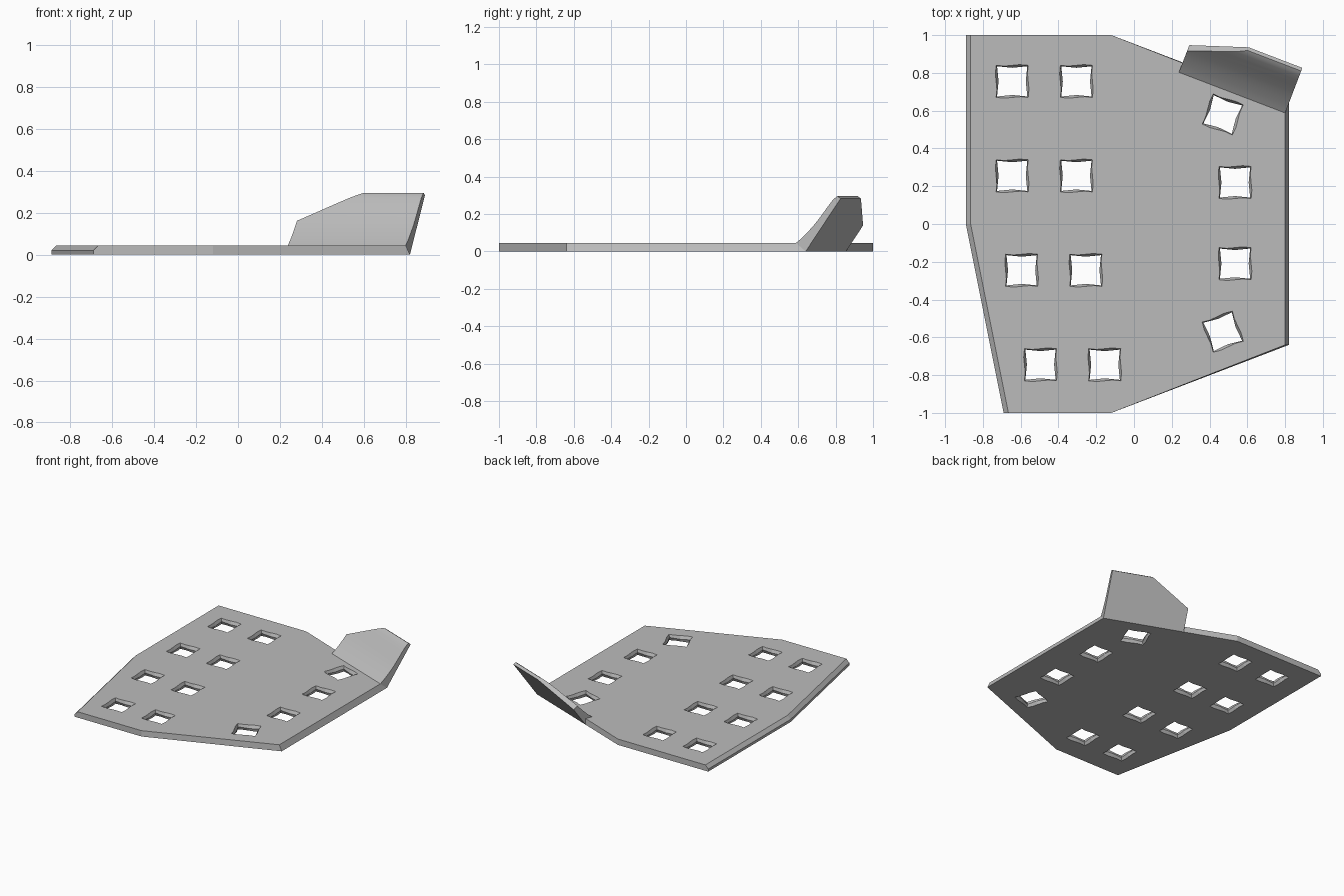
import bpy, bmesh
from math import radians
from mathutils import Matrix, Vector

cube = bpy.data.objects.get("Cube")
if cube:
    bpy.data.objects.remove(cube, do_unlink=True)

grey = bpy.data.materials.new("plain grey")
grey.use_nodes = True
colour = (0.5, 0.5, 0.5, 1)
grey.diffuse_color = colour
grey.node_tree.nodes["Principled BSDF"].inputs["Base Color"].default_value = colour


def loft(bm, rings):
    """Join equal closed rings and cap both ends."""
    loops = [[bm.verts.new(p) for p in ring] for ring in rings]
    for a, b in zip(loops, loops[1:]):
        for i in range(len(a)):
            j = (i + 1) % len(a)
            bm.faces.new((a[i], a[j], b[j], b[i]))
    bm.faces.new(loops[0][::-1])
    bm.faces.new(loops[-1])


def make_object(name, bm):
    bmesh.ops.recalc_face_normals(bm, faces=bm.faces)
    mesh = bpy.data.meshes.new(name)
    bm.to_mesh(mesh)
    bm.free()
    mesh.materials.append(grey)
    obj = bpy.data.objects.new(name, mesh)
    bpy.context.collection.objects.link(obj)
    return obj


def activate(obj):
    bpy.ops.object.select_all(action='DESELECT')
    obj.select_set(True)
    bpy.context.view_layer.objects.active = obj


# Base plate: chamfered left edge, sloping right edge
THICK = 0.045


def outline(z, left, right):
    return [(-0.89 + left, 1, z), (-0.89 + left, 0, z), (-0.69 + left, -1, z),
            (-0.12, -1, z), (0.82 - right, -0.64, z), (0.82 - right, 0.64, z),
            (-0.12, 1, z)]


bm = bmesh.new()
loft(bm, [outline(0, 0, 0), outline(0.02, 0, 0.009), outline(THICK, 0.025, 0.02)])
plate = make_object("base_plate", bm)

# Square openings whose walls pinch in at mid thickness
holes = [(x + dx, y, 0) for x, y in ((-0.645, 0.755), (-0.645, 0.255),
                                    (-0.595, -0.245), (-0.495, -0.745))
         for dx in (0, 0.34)]
holes += [(0.535, 0.22, 0), (0.535, -0.21, 0), (0.47, 0.58, -20), (0.47, -0.57, 20)]
octet = [(1, 0), (1, 1), (0, 1), (-1, 1), (-1, 0), (-1, -1), (0, -1), (1, -1)]

bm = bmesh.new()
for x, y, turn in holes:
    place = Matrix.Translation((x, y, THICK / 2)) @ Matrix.Rotation(radians(turn), 4, 'Z')
    rings = []
    for z, corner, middle in ((-THICK, 0.09, 0.098), (0, 0.08, 0.072), (THICK, 0.09, 0.098)):
        rings.append([place @ Vector((a * r, b * r, z)) for a, b in octet
                      for r in [corner if a and b else middle]])
    loft(bm, rings)
cutter = make_object("hole_cutter", bm)
cutter.hide_render = True

cut = plate.modifiers.new("holes", 'BOOLEAN')
cut.operation = 'DIFFERENCE'
cut.solver = 'EXACT'
cut.object = cutter
activate(plate)
bpy.ops.object.modifier_apply(modifier=cut.name)
bpy.data.objects.remove(cutter, do_unlink=True)

# Raised flap: flat outer face, concave inner face, one sloping shoulder
corner = Vector((0.82, 0.64, 0))
along = Vector((-0.94, 0.36, 0)).normalized()
outward = Vector((along.y, -along.x, 0))
up = (outward * 0.577 + Vector((0, 0, 0.817))).normalized()
inward = (outward * -0.817 + Vector((0, 0, 0.577))).normalized()
WIDTH, SHOULDER = 0.602, 0.17

section = [(0, 0.073), (0.03, 0.064), (0.06, 0.057), (0.1, 0.049), (0.14, 0.043),
           (SHOULDER, 0.04), (0.22, 0.037), (0.27, 0.035), (0.31, 0.032),
           (0.33, 0.028), (0.346, 0.0215)]
rings = []
for height, depth in section:
    width = WIDTH - 1.69 * max(0, height - SHOULDER)
    rings.append([corner + up * height + along * u + inward * t
                  for u, t in ((0, 0), (width, 0), (width, depth), (0, depth))])
bm = bmesh.new()
loft(bm, rings)
flap = make_object("raised_flap", bm)
activate(flap)
bpy.ops.object.shade_smooth_by_angle(angle=radians(30))
